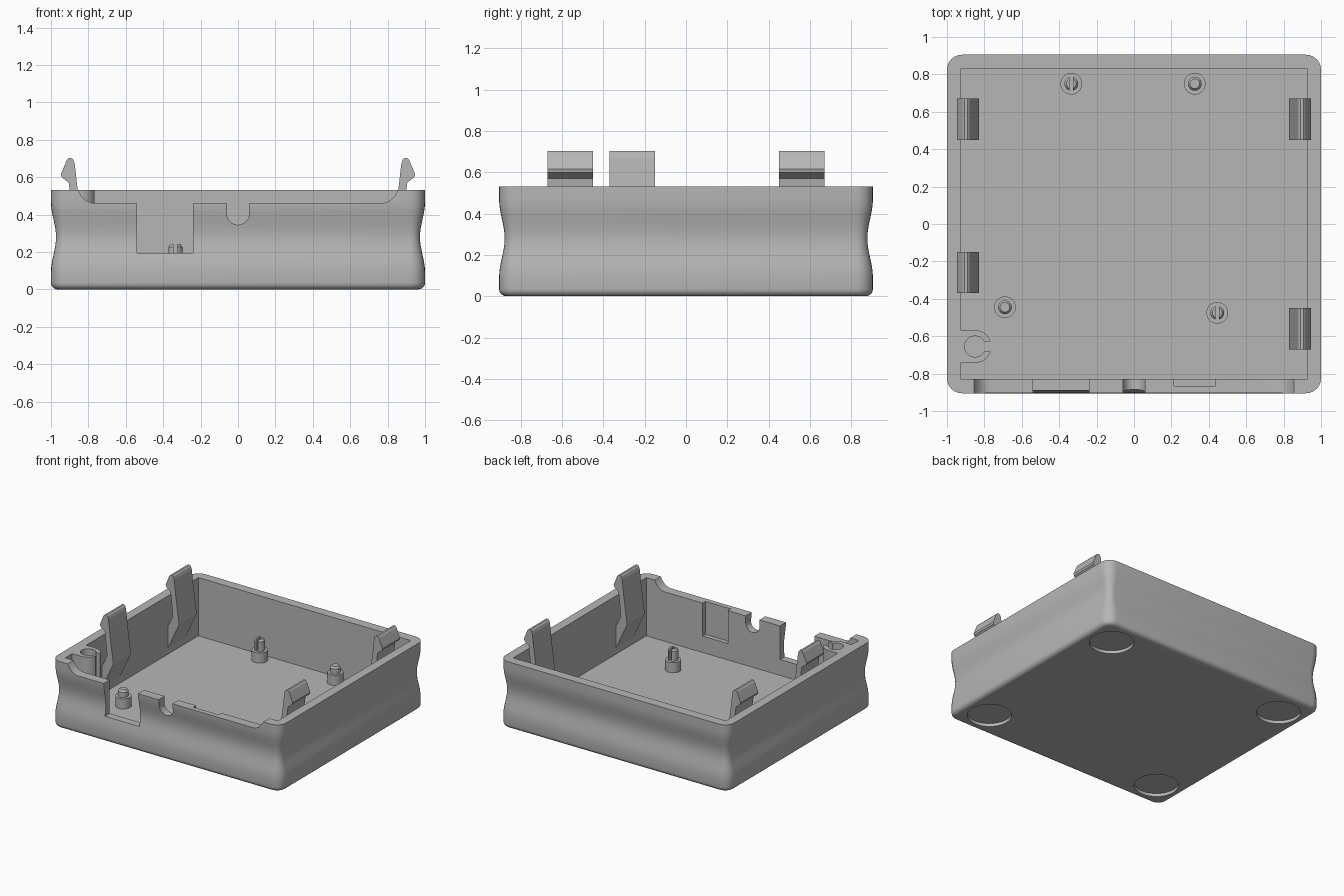
import bpy, bmesh
from math import sin, cos, pi, asin

old = bpy.data.objects.get("Cube")
if old:
    bpy.data.objects.remove(old, do_unlink=True)

GREY = (0.47, 0.47, 0.47, 1)
grey = bpy.data.materials.new("grey_plastic")
grey.use_nodes = True
grey.diffuse_color = GREY
grey.node_tree.nodes["Principled BSDF"].inputs["Base Color"].default_value = GREY

WALL_X, WALL_Y, FLOOR, RIM = 0.928, 0.83, 0.07, 0.53


def arc(cx, cy, r, a, b, n):
    return [(cx + r * cos(a + (b - a) * i / n), cy + r * sin(a + (b - a) * i / n))
            for i in range(n + 1)]


def circle(cx, cy, r, n=32):
    return arc(cx, cy, r, 0, 2 * pi, n)[:-1]


def loft(name, rings):
    """Skin a stack of equal-length rings and close both ends."""
    bm = bmesh.new()
    loops = [[bm.verts.new(p) for p in ring] for ring in rings]
    n = len(loops[0])
    for lo, hi in zip(loops, loops[1:]):
        for i in range(n):
            j = (i + 1) % n
            bm.faces.new((lo[i], lo[j], hi[j], hi[i]))
    bm.faces.new(loops[0][::-1])
    bm.faces.new(loops[-1])
    bmesh.ops.recalc_face_normals(bm, faces=bm.faces)
    mesh = bpy.data.meshes.new(name)
    bm.to_mesh(mesh)
    bm.free()
    mesh.materials.append(grey)
    ob = bpy.data.objects.new(name, mesh)
    bpy.context.collection.objects.link(ob)
    return ob


def prism(name, pts, lo, hi, axis="z"):
    """Extrude an outline along z (xy outline) or y (xz outline)."""
    place = (lambda p, h: (p[0], p[1], h)) if axis == "z" else (lambda p, h: (p[0], h, p[1]))
    return loft(name, [[place(p, h) for p in pts] for h in (lo, hi)])


def rect(x0, x1, y0, y1):
    return [(x0, y0), (x1, y0), (x1, y1), (x0, y1)]


def boolean(ob, tool, operation="DIFFERENCE"):
    mod = ob.modifiers.new("join", "BOOLEAN")
    mod.object, mod.operation, mod.solver = tool, operation, "EXACT"
    bpy.context.view_layer.update()
    ev = ob.evaluated_get(bpy.context.evaluated_depsgraph_get())
    mesh = bpy.data.meshes.new_from_object(ev)
    ob.modifiers.clear()
    ob.data = mesh
    bpy.data.objects.remove(tool, do_unlink=True)


def smooth(ob, angle=0.5):
    ob.data.polygons.foreach_set("use_smooth", [True] * len(ob.data.polygons))
    ob.data.set_sharp_from_angle(angle=angle)


def rounded_ring(inset, z):
    r = 0.08 - inset
    pts = []
    for k, (sx, sy) in enumerate([(1, 1), (-1, 1), (-1, -1), (1, -1)]):
        pts += arc(sx * 0.92, sy * 0.825, r, k * pi / 2, (k + 1) * pi / 2, 6)
    return [(x, y, z) for x, y in pts]


# Waisted outer body with a rounded bottom edge
profile = [(0.035 * (1 - sin(a)), 0.035 * (1 - cos(a))) for a in
           (i * pi / 10 for i in range(6))]
profile += [(0.027 * sin(pi * i / 14) ** 2, 0.09 + 0.38 * i / 14) for i in range(15)]
profile.append((0, RIM))
case = loft("case", [rounded_ring(*p) for p in profile])

# Hollow interior
boolean(case, prism("cavity", rect(-WALL_X, WALL_X, -WALL_Y, WALL_Y), FLOOR, 0.7))

# Lowered front wall with curved ends
step = [(0.86, 0.6), (0.855, 0.53), (0.838, 0.5), (0.815, 0.477), (0.79, 0.464), (0.765, 0.46)]
outline = step + [(-x, z) for x, z in reversed(step)]
boolean(case, prism("front_step", outline, -1, -0.81, "y"))

# Connector slot, cable notch and inner pocket in the front wall
boolean(case, prism("slot", rect(-0.54, -0.24, 0.195, 0.6), -1, -0.81, "y"))
notch = arc(0, 0.405, 0.06, pi, 2 * pi, 16) + [(0.06, 0.6), (-0.06, 0.6)]
boolean(case, prism("notch", notch, -1, -0.81, "y"))
boolean(case, prism("pocket", rect(0.215, 0.435, -0.865, -0.81), 0.2, 0.6))

# Foot recesses underneath
for sx in (-1, 1):
    for sy in (-1, 1):
        boolean(case, prism("foot_recess", circle(sx * 0.785, sy * 0.685, 0.16, 48), -0.1, 0.025))

# Open corner socket joined to the right wall
bx, by, ro, ri, half = -0.85, -0.655, 0.088, 0.056, 0.027
a_out, a_in = asin(half / ro), asin(half / ri)
socket = arc(bx, by, ro, a_out, pi / 2, 10)
socket += [(-0.96, by + ro), (-0.96, by - ro)]
socket += arc(bx, by, ro, -pi / 2, -a_out, 10)
socket += arc(bx, by, ri, 2 * pi - a_in, a_in, 24)
boolean(case, prism("socket", socket, FLOOR - 0.02, RIM), "UNION")
smooth(case)

# Standoffs with plain or split pins
for x, y, split in [(-0.335, 0.75, True), (0.445, -0.475, True),
                    (0.325, 0.75, False), (-0.69, -0.445, False)]:
    smooth(prism("standoff", circle(x, y, 0.058), FLOOR - 0.01, 0.15))
    top = 0.242 if split else 0.205
    rings = [(0.037, 0.14), (0.037, top - 0.015), (0.026, top)]
    pin = loft("pin", [[(px, py, z) for px, py in circle(x, y, r, 24)] for r, z in rings])
    if split:
        boolean(pin, prism("split", rect(x - 0.009, x + 0.009, y - 0.1, y + 0.1), 0.152, 0.4))
    smooth(pin)

# Snap clips: leaning arm with barb, rooted on the side wall
clip = [(0.94, 0.12), (0.928, 0.12), (0.83, 0.33), (0.857, 0.53), (0.873, 0.67), (0.88, 0.693),
        (0.89, 0.702), (0.905, 0.702), (0.916, 0.69), (0.947, 0.615), (0.943, 0.6),
        (0.905, 0.57), (0.9, 0.53), (0.885, 0.38), (0.928, 0.29), (0.94, 0.29)]
for side, y in [(1, 0.56), (1, -0.56), (-1, 0.56), (-1, -0.26)]:
    prism("snap_clip", [(side * x, z) for x, z in clip], y - 0.11, y + 0.11, "y")
